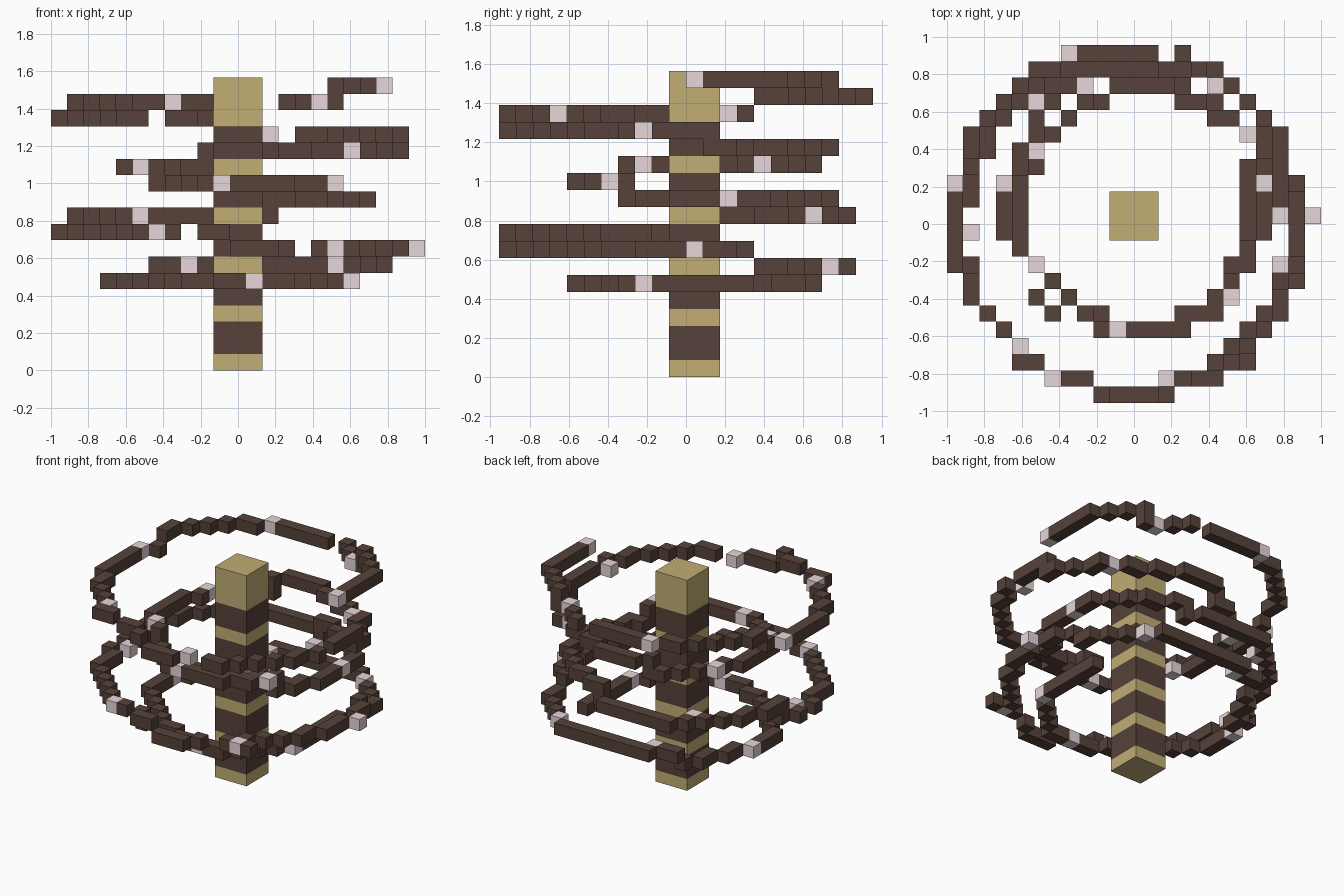
import bpy, bmesh
from math import sin, cos, radians
from mathutils import Vector

if "Cube" in bpy.data.objects:
    bpy.data.objects.remove(bpy.data.objects["Cube"])

U = 2 / 23                                   # edge of one block
ORIGIN = Vector((-1, -11 * U, 0))            # corner of block (0, 0, 0)


def make_mat(name, rgb):
    m = bpy.data.materials.new(name)
    lin = [((c / 255 + 0.055) / 1.055) ** 2.4 for c in rgb]
    m.diffuse_color = (*lin, 1)
    m.use_nodes = True
    m.node_tree.nodes["Principled BSDF"].inputs["Base Color"].default_value = m.diffuse_color
    return m


TAN = make_mat("tan", (194, 173, 116))
DARK = make_mat("dark_brown", (86, 66, 58))
PALE = make_mat("pale_pink_grey", (232, 216, 218))


def finish(bm, name, mats):
    me = bpy.data.meshes.new(name)
    bm.to_mesh(me)
    bm.free()
    for m in mats:
        me.materials.append(m)
    ob = bpy.data.objects.new(name, me)
    bpy.context.collection.objects.link(ob)


# central pillar: alternating tan and dark bands
def pillar_band(z0, z1, mat, n):
    bm = bmesh.new()
    bmesh.ops.create_cube(bm, size=1)
    lo = ORIGIN + Vector((10, 10, z0)) * U
    hi = ORIGIN + Vector((13, 13, z1)) * U
    for v in bm.verts:
        v.co = [lo[i] if v.co[i] < 0 else hi[i] for i in range(3)]
    finish(bm, f"pillar_band_{n}", [mat])


for n in range(5):
    pillar_band(3 * n, 3 * n + 1, TAN, 2 * n)
    pillar_band(3 * n + 1, 3 * n + 3, DARK, 2 * n + 1)
pillar_band(15, 18, TAN, 10)

# spiral: radius in blocks every 30 degrees, one line per turn
START, END = -23, 1440
RADII = [7.7,
         7, 7.6, 7.3, 7, 6.9, 7, 8, 8.1, 8.8, 9, 10.3, 10,
         10, 10.3, 10.3, 11, 11, 11, 10.6, 10.4, 10.3, 9, 8.5, 8.8,
         8, 7.4, 7.4, 7, 7, 7, 7, 7.3, 7.7, 8, 8.1, 8.8,
         10, 10.9, 11.3, 10.8, 11, 11, 11, 11, 10.5, 10.4, 9.6, 10.2, 9]
# angles where the spiral climbs one level
CLIMBS = [239, 340, 452.6, 548, 646.5, 756.7, 861.5, 972, 1072.5, 1177.6, 1279, 1386]
GAPS = [427.8, 465.8, 1154, 1197, 1361]      # missing blocks
PALE_AT = [23, 82, 194, 249, 307, 360, 416, 476.6, 534, 589, 706, 760, 818,
           873, 933.7, 1044.5, 1098, 1159.5, 1211, 1270, 1328, 1382, 1440]
PUSH = {360: 1, 534: -0.8, 589: -1.2, 1098: -1, 1159.5: -1}
# extra blocks thickening some corners
CORNERS = [(5, 6, 5), (6, 5, 5), (18, 2, 7), (17, 8, 10), (6, 7, 11), (14, 5, 11),
           (16, 5, 11), (7, 17, 12), (19, 16, 13), (4, 2, 15)]


def block_at(angle, push=0):
    k, f = divmod((angle + 30) / 30, 1)
    k = int(k)
    r = RADII[k] + (RADII[min(k + 1, len(RADII) - 1)] - RADII[k]) * f + push
    a = radians(angle)
    level = 5 + sum(angle >= c for c in CLIMBS)
    return round(11 + r * cos(a)), round(11 - r * sin(a)), level


path = []
for s in range(START * 2, END * 2 + 1):
    cell = block_at(s / 2)
    if any(abs(s / 2 - g) < 3.5 for g in GAPS):
        continue
    if cell not in path:
        path.append(cell)
        # drop the inner corner of a diagonal step
        if len(path) > 2:
            a, b, c = path[-3:]
            if a[2] == b[2] == c[2] and abs(a[0] - c[0]) == abs(a[1] - c[1]) == 1:
                path.pop(-2)

blocks = {c: False for c in path + CORNERS}
for angle in PALE_AT:
    if angle in PUSH:
        blocks.pop(block_at(angle), None)
    blocks[block_at(angle, PUSH.get(angle, 0))] = True

# one object per level, skipping faces hidden between touching blocks
for z in range(5, 18):
    bm = bmesh.new()
    for cell, is_pale in blocks.items():
        if cell[2] != z:
            continue
        for axis in range(3):
            for side in (0, 1):
                near = list(cell)
                near[axis] += 2 * side - 1
                if tuple(near) in blocks:
                    continue
                loop = []
                for p, q in ((0, 0), (1, 0), (1, 1), (0, 1)):
                    v = Vector(cell)
                    v[axis] += side
                    v[(axis + 1) % 3] += p
                    v[(axis + 2) % 3] += q
                    loop.append(bm.verts.new(ORIGIN + v * U))
                f = bm.faces.new(loop if side else loop[::-1])
                f.material_index = int(is_pale)
    finish(bm, f"spiral_level_{z}", [DARK, PALE])
